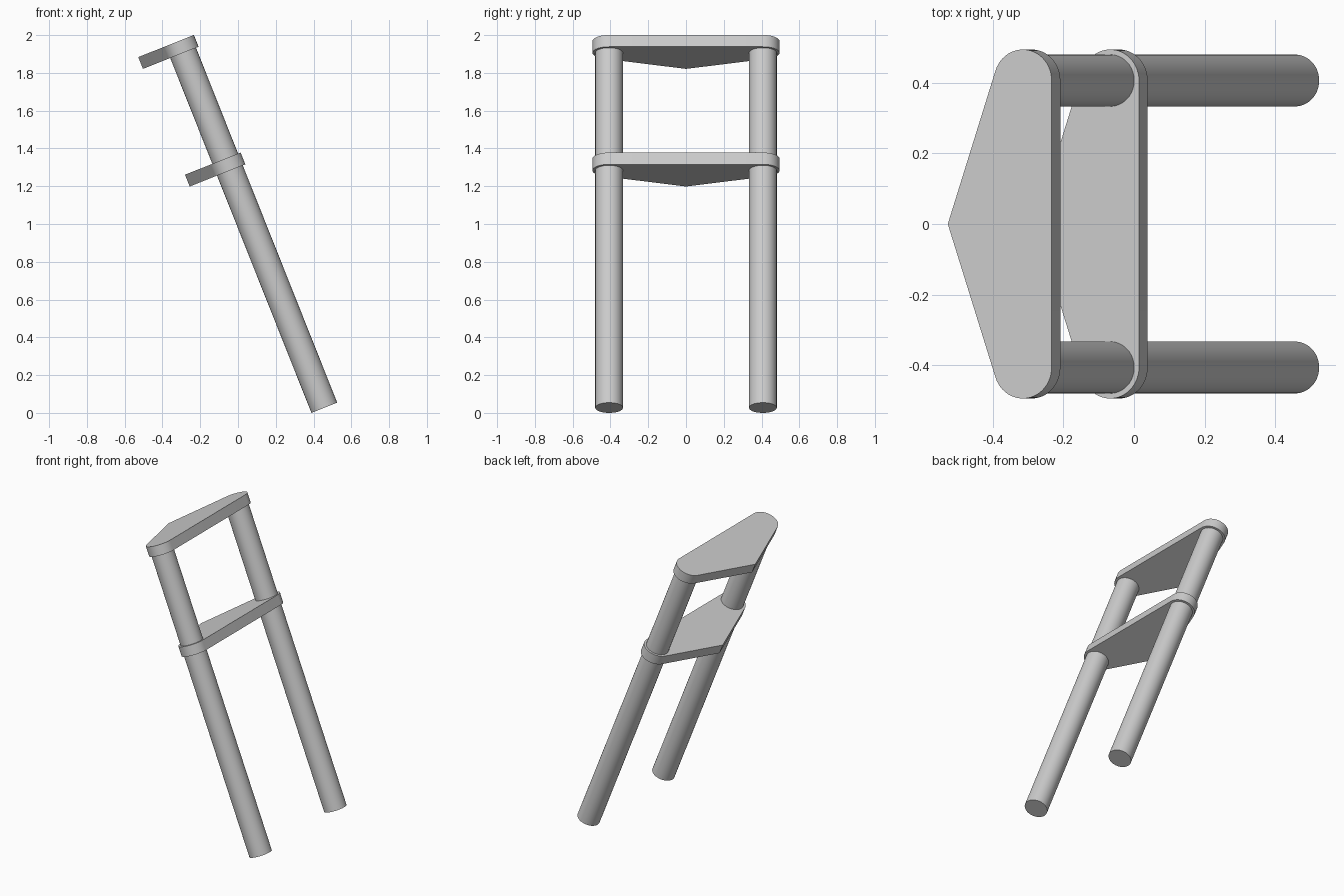
import bpy, bmesh, math
from mathutils import Vector, Matrix

if "Cube" in bpy.data.objects:
    bpy.data.objects.remove(bpy.data.objects["Cube"])

TILT = math.radians(21.7)
TUBE_R, CLAMP_R, TUBE_Y = 0.0735, 0.088, 0.407
TIP_X, PLATE_T = -0.229, 0.067
ROT = Matrix.Rotation(-TILT, 4, 'Y')
BASE = Matrix.Translation((0.457, 0, TUBE_R * math.sin(TILT)))


def finish(bm, name):
    # Lean the part back along the steering axis and shade it
    bmesh.ops.recalc_face_normals(bm, faces=bm.faces)
    bm.transform(BASE @ ROT)
    mesh = bpy.data.meshes.new(name)
    bm.to_mesh(mesh)
    bm.free()
    obj = bpy.data.objects.new(name, mesh)
    bpy.context.collection.objects.link(obj)
    bpy.ops.object.select_all(action='DESELECT')
    obj.select_set(True)
    bpy.context.view_layer.objects.active = obj
    bpy.ops.object.shade_smooth_by_angle(angle=math.radians(15))


def tube(name, y, length):
    bm = bmesh.new()
    bmesh.ops.create_cone(bm, cap_ends=True, segments=48, radius1=TUBE_R, radius2=TUBE_R,
                          depth=length, matrix=Matrix.Translation((0, y, length / 2)))
    finish(bm, name)


def clamp_plate(name, top):
    # Rounded ends around the tubes, straight front, pointed rear
    d = math.hypot(TIP_X, TUBE_Y)
    tangent = math.atan2(-TUBE_Y, TIP_X) + 2 * math.pi - math.acos(CLAMP_R / d)
    half = [(CLAMP_R * math.cos(t), TUBE_Y + CLAMP_R * math.sin(t))
            for t in (tangent * i / 24 for i in range(25))]
    outline = half + [(TIP_X, 0)] + [(x, -y) for x, y in reversed(half)]
    bm = bmesh.new()
    face = bm.faces.new([bm.verts.new((x, y, top - PLATE_T)) for x, y in outline])
    ext = bmesh.ops.extrude_face_region(bm, geom=[face], use_keep_orig=True)
    verts = [v for v in ext['geom'] if isinstance(v, bmesh.types.BMVert)]
    bmesh.ops.translate(bm, verts=verts, vec=Vector((0, 0, PLATE_T)))
    finish(bm, name)


# Two fork tubes
for side, sign in (("left", 1), ("right", -1)):
    tube(f"fork_tube_{side}", sign * TUBE_Y, 2.089 - PLATE_T / 2)

# Upper and lower clamp plates
clamp_plate("upper_clamp_plate", 2.089)
clamp_plate("lower_clamp_plate", 1.419)
